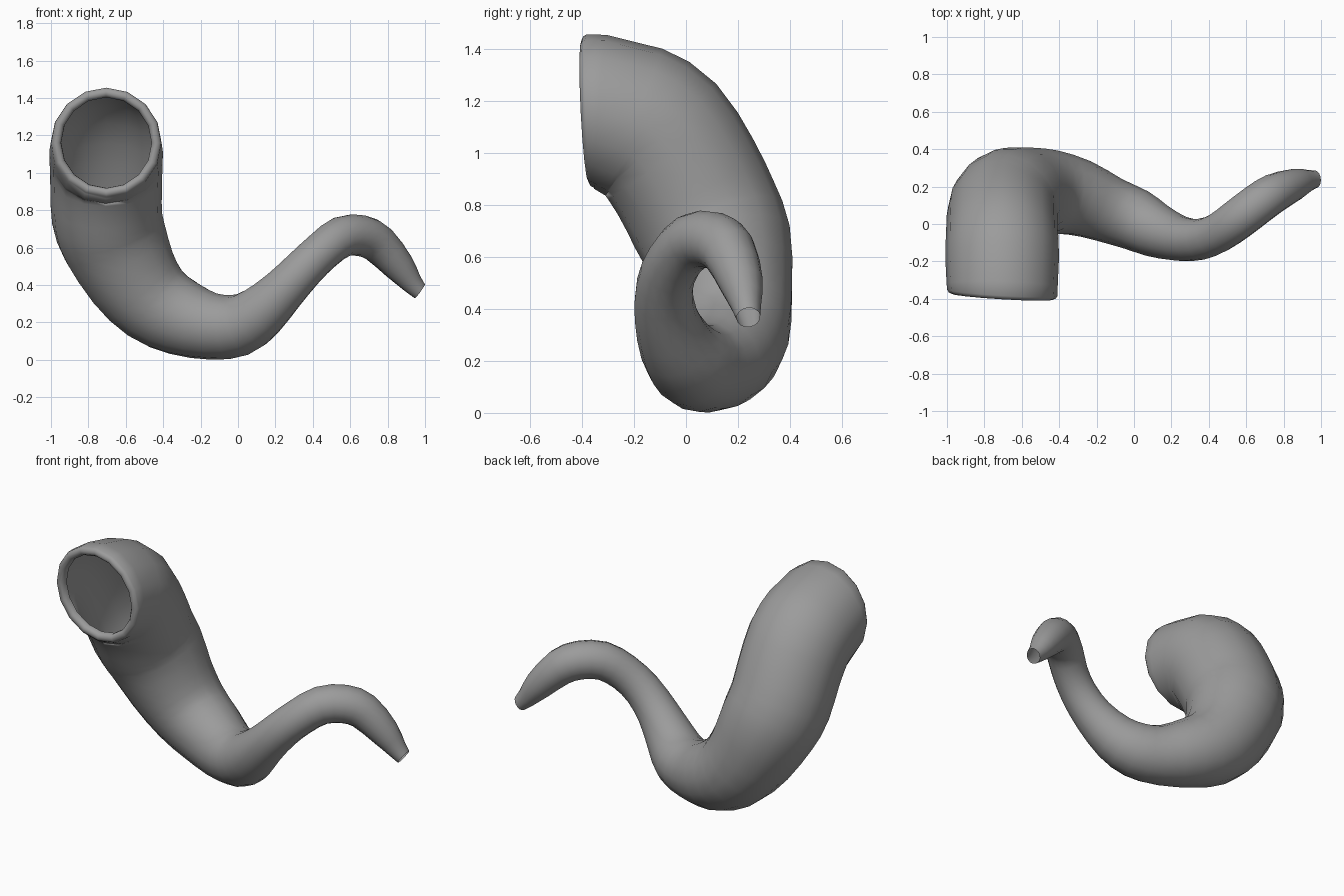
import bpy, bmesh, math
from mathutils import Vector

if "Cube" in bpy.data.objects:
    bpy.data.objects.remove(bpy.data.objects["Cube"])

SIDES = 16

# Centre line stations: x, y, z, radius (mouth to tip)
PATH = [
    (-.705, -.33, 1.158, .297), (-.705, -.20, 1.118, .303), (-.705, -.10, 1.055, .302),
    (-.705, -.003, .91, .298), (-.70, .072, .76, .296), (-.66, .125, .635, .287),
    (-.565, .158, .445, .256), (-.445, .168, .305, .230), (-.295, .14, .224, .206),
    (-.13, .075, .178, .178), (.01, .022, .187, .166), (.12, -.035, .255, .146),
    (.245, -.078, .375, .121), (.355, -.082, .49, .110), (.455, -.045, .585, .107),
    (.555, .025, .658, .110), (.66, .105, .664, .110), (.75, .165, .62, .105),
    (.86, .212, .50, .085), (.93, .232, .41, .058), (.972, .240, .367, .046),
]
# Rolled mouth lip: offset along the axis, radius (inside to outside)
LIP = [(.035, .243), (.012, .243), (-.003, .256), (-.006, .272), (.001, .287), (.014, .295)]

mouth = Vector((-.705, -.383, 1.16))
mouth_dir = Vector((.06, 1, .05)).normalized()
tip_dir = Vector((.8, .1, -.58)).normalized()


def between(a, b, c, d):
    """Smooth midpoint between stations b and c."""
    return [(-p + 9 * q + 9 * r - s) / 16 for p, q, r, s in zip(a, b, c, d)]


# Add one smooth station between each pair
path = []
last_i = len(PATH) - 1
for i in range(last_i):
    path.append(PATH[i])
    if i > 0:
        path.append(between(PATH[i - 1], PATH[i], PATH[i + 1], PATH[min(i + 2, last_i)]))
path.append(PATH[-1])

# Gather all stations as (centre, direction, radius)
stations = [(mouth + mouth_dir * o, mouth_dir, r) for o, r in LIP]
pts = [Vector(p[:3]) for p in path]
for i, p in enumerate(path):
    if i == 0:
        d = Vector((.03, 1, -.08))
    elif i == len(path) - 1:
        d = tip_dir
    else:
        d = (pts[i] - pts[i - 1]).normalized() + (pts[i + 1] - pts[i]).normalized()
    stations.append((pts[i], d.normalized(), p[3]))

# Sweep rings along the stations with a twist-free frame
bm = bmesh.new()
side, last = Vector((1, 0, 0)), Vector((0, 1, 0))
prev = None
for centre, d, r in stations:
    side = last.rotation_difference(d) @ side
    side = (side - d * side.dot(d)).normalized()
    up = side.cross(d)
    last = d
    ring = []
    for k in range(SIDES):
        a = 2 * math.pi * k / SIDES
        ring.append(bm.verts.new(centre + (side * math.cos(a) + up * math.sin(a)) * r))
    if prev:
        for k in range(SIDES):
            n = (k + 1) % SIDES
            bm.faces.new((prev[k], prev[n], ring[n], ring[k]))
    prev = ring
bmesh.ops.recalc_face_normals(bm, faces=bm.faces)

# Make the outer skin face outwards
bm.faces.ensure_lookup_table()
f = bm.faces[-1]
if f.normal.dot(f.calc_center_median() - pts[-1]) < 0:
    bmesh.ops.reverse_faces(bm, faces=bm.faces)
for f in bm.faces:
    f.smooth = True

mesh = bpy.data.meshes.new("curved_horn")
bm.to_mesh(mesh)
bm.free()
horn = bpy.data.objects.new("curved_horn", mesh)
bpy.context.collection.objects.link(horn)

# Dark grey horn
mat = bpy.data.materials.new("dark_grey")
mat.diffuse_color = (.33, .33, .33, 1)
mat.use_nodes = True
mat.node_tree.nodes["Principled BSDF"].inputs["Base Color"].default_value = mat.diffuse_color
mesh.materials.append(mat)
